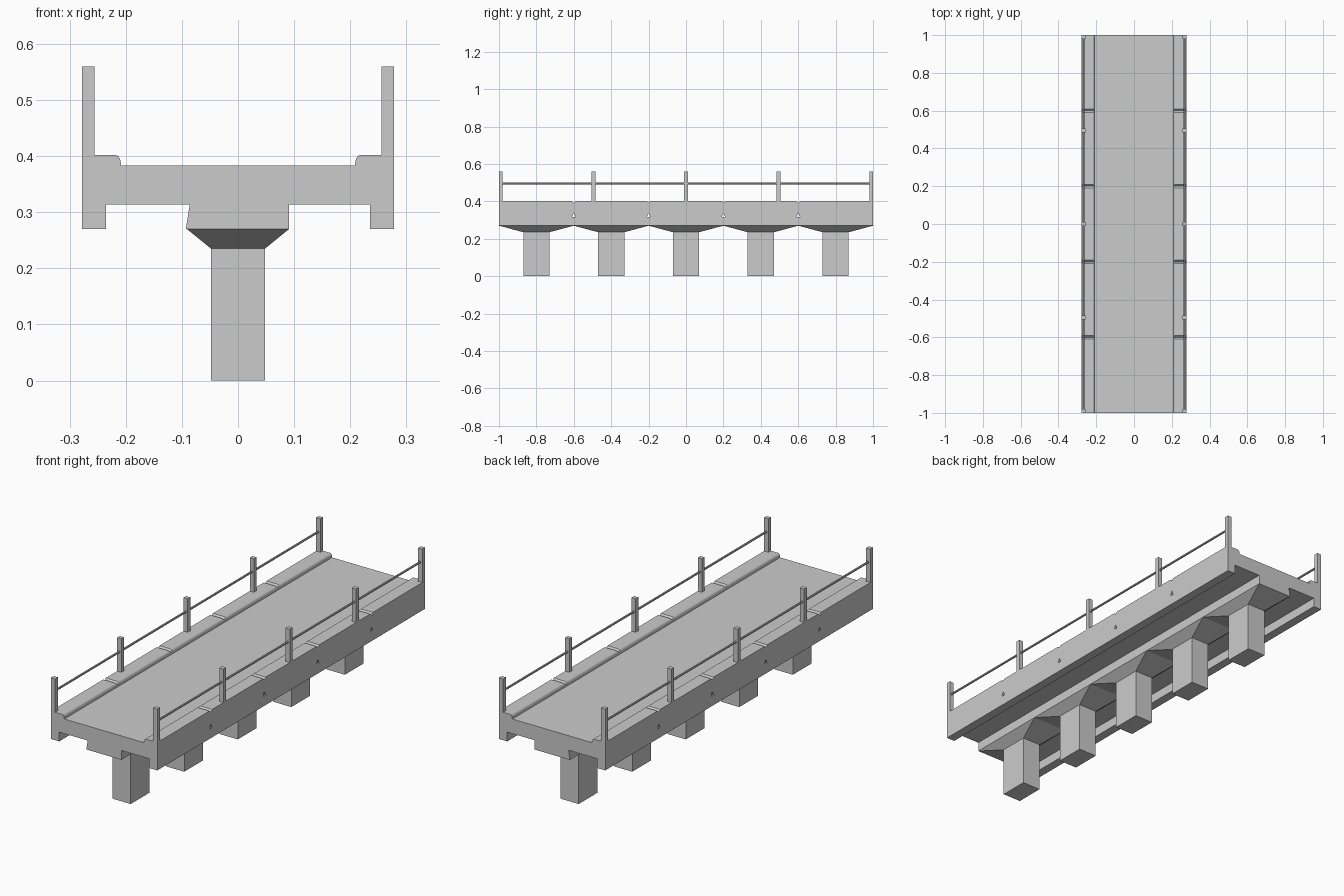
import bpy, bmesh, math

if "Cube" in bpy.data.objects:
    bpy.data.objects.remove(bpy.data.objects["Cube"])

JOINTS = (-0.6, -0.2, 0.2, 0.6)


def finish(name, bm):
    bmesh.ops.recalc_face_normals(bm, faces=bm.faces[:])
    mesh = bpy.data.meshes.new(name)
    bm.to_mesh(mesh)
    bm.free()
    ob = bpy.data.objects.new(name, mesh)
    bpy.context.collection.objects.link(ob)
    return ob


def prism(bm, points, direction):
    """Fill a closed outline and extrude it along direction."""
    face = bm.faces.new([bm.verts.new(p) for p in points])
    ext = bmesh.ops.extrude_face_region(bm, geom=[face], use_keep_orig=True)
    new = [g for g in ext["geom"] if isinstance(g, bmesh.types.BMVert)]
    bmesh.ops.translate(bm, vec=direction, verts=new)


def loft_rects(name, y, rects):
    """Stack of rectangles (half x, half y, z) joined by side walls."""
    bm = bmesh.new()
    rings = [[bm.verts.new((sx * hx, y + sy * hy, z))
              for sx, sy in ((-1, -1), (1, -1), (1, 1), (-1, 1))]
             for hx, hy, z in rects]
    for a, b in zip(rings, rings[1:]):
        for i in range(4):
            j = (i + 1) % 4
            bm.faces.new((a[i], a[j], b[j], b[i]))
    bm.faces.new(rings[0])
    bm.faces.new(rings[-1])
    return finish(name, bm)


# deck: curbs, edge lips and central beam in one section
curb = [(0.278, 0.27), (0.278, 0.402), (0.217, 0.402), (0.213, 0.3995),
        (0.210, 0.394), (0.208, 0.383)]
under_left = [(-0.235, 0.27), (-0.235, 0.314), (-0.086, 0.314), (-0.093, 0.27)]
under_right = [(0.091, 0.27), (0.091, 0.314), (0.235, 0.314), (0.235, 0.27)]
outline = curb + [(-x, z) for x, z in reversed(curb)] + under_left + under_right
bm = bmesh.new()
prism(bm, [(x, -1, z) for x, z in outline], (0, 2, 0))
deck = finish("deck", bm)

# joint cutter: triangular drain holes and V grooves across the curbs
bm = bmesh.new()
for y in JOINTS:
    hole = [(-0.4, y - 0.009, 0.317), (-0.4, y + 0.009, 0.317), (-0.4, y, 0.338)]
    groove = [(-0.4, y - 0.012, 0.404), (-0.4, y + 0.012, 0.404), (-0.4, y, 0.392)]
    prism(bm, hole, (0.8, 0, 0))
    prism(bm, groove, (0.8, 0, 0))
cutter = finish("joint_cutter", bm)
cutter.hide_render = True
mod = deck.modifiers.new("joints", 'BOOLEAN')
mod.operation = 'DIFFERENCE'
mod.solver = 'EXACT'
mod.object = cutter
bpy.context.view_layer.objects.active = deck
bpy.ops.object.modifier_apply(modifier=mod.name)
bpy.data.objects.remove(cutter)

# piers with flared caps
for i in range(5):
    loft_rects("pier", -0.8 + 0.4 * i,
               [(0.048, 0.07, 0), (0.048, 0.07, 0.235), (0.091, 0.2, 0.27)])

# railing posts and rails
for side in (-1, 1):
    x = side * 0.267
    for i in range(5):
        post = loft_rects("railing_post", -0.99 + 0.495 * i,
                          [(0.011, 0.01, 0.395), (0.011, 0.01, 0.56)])
        post.location.x = x
    bpy.ops.mesh.primitive_cylinder_add(vertices=8, radius=0.005, depth=1.98,
                                        location=(x, 0, 0.496),
                                        rotation=(math.pi / 2, 0, 0))
    rail = bpy.context.object
    rail.name = "railing_bar"
    bpy.ops.object.shade_smooth_by_angle()
